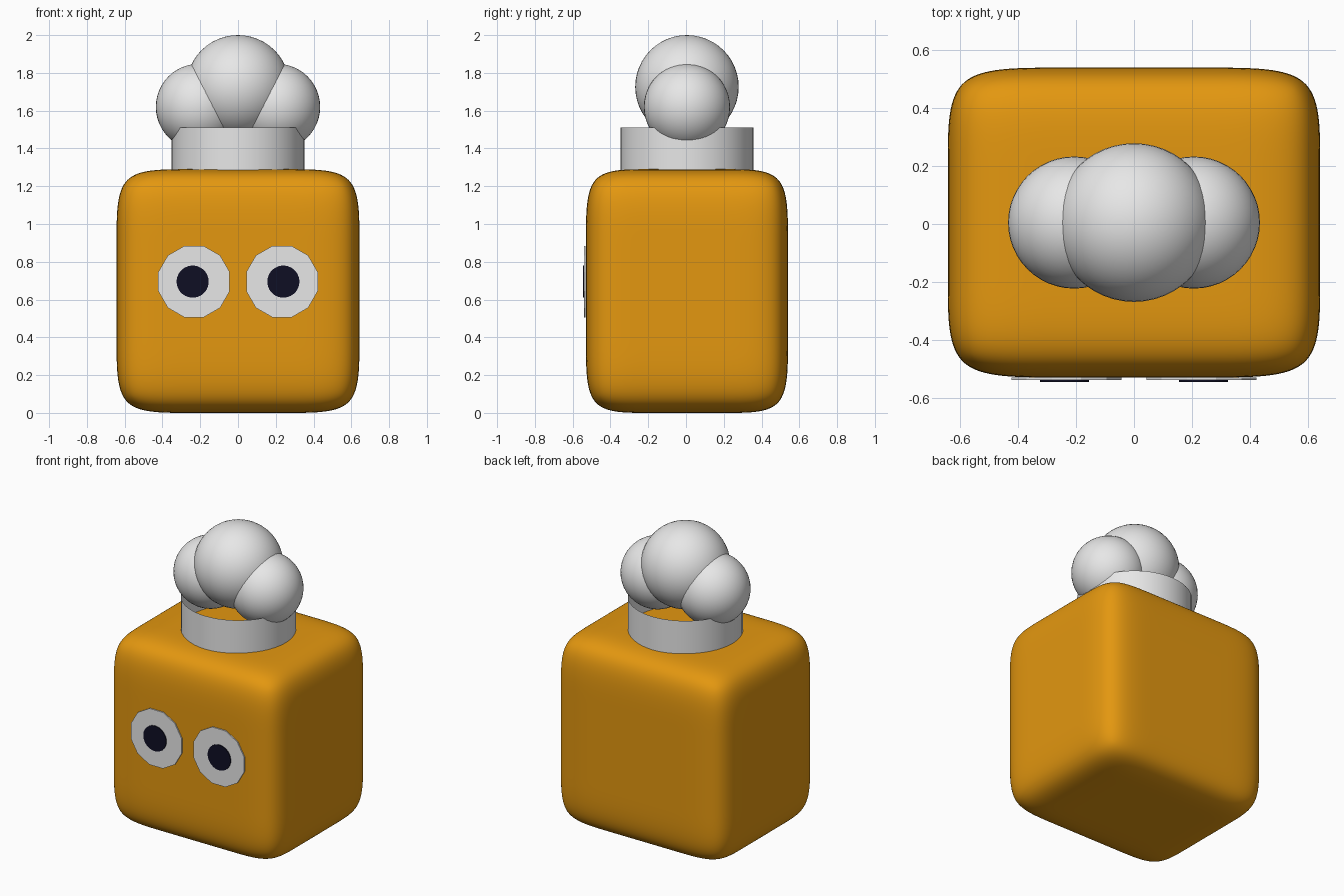
import bpy, bmesh, math

if "Cube" in bpy.data.objects:
    bpy.data.objects.remove(bpy.data.objects["Cube"])

YC = 0.005  # depth centre of the solid parts


def material(name, rgb):
    m = bpy.data.materials.new(name)
    m.diffuse_color = (*rgb, 1)
    m.use_nodes = True
    m.node_tree.nodes["Principled BSDF"].inputs["Base Color"].default_value = m.diffuse_color
    return m


ORANGE = material("orange", (0.77, 0.31, 0.005))
WHITE = material("white", (0.8, 0.8, 0.8))
NAVY = material("dark navy", (0.0045, 0.0045, 0.017))


def finish(name, mat, smooth=False):
    ob = bpy.context.object
    ob.name = name
    ob.data.materials.append(mat)
    if smooth:
        bpy.ops.object.shade_smooth_by_angle(angle=math.radians(40))
    return ob


# Body: a box with two edge loops per axis, softened by subdivision
half = (0.643, 0.535, 0.645)
loops = (0.30, 0.235, 0.30)
bpy.ops.mesh.primitive_cube_add(size=2, location=(0, YC, half[2]))
body = finish("body", ORANGE)
bm = bmesh.new()
bm.from_mesh(body.data)
bmesh.ops.subdivide_edges(bm, edges=bm.edges[:], cuts=2, use_grid_fill=True)
for v in bm.verts:
    for i in range(3):
        size = half[i] if abs(v.co[i]) > 0.9 else loops[i]
        v.co[i] = math.copysign(size, v.co[i])
bm.to_mesh(body.data)
bm.free()
sub = body.modifiers.new("soften", 'SUBSURF')
sub.levels = sub.render_levels = 4
for p in body.data.polygons:
    p.use_smooth = True

# Hat band: an open tube
bpy.ops.mesh.primitive_cylinder_add(vertices=48, radius=0.352, depth=0.26,
                                    end_fill_type='NOTHING', location=(0, YC, 1.38))
finish("hat_band", WHITE, True)

# Hat puffs: one large ball between two smaller ones
for name, x, z, r in (("hat_puff_middle", 0, 1.726, 0.274),
                      ("hat_puff_left", -0.207, 1.62, 0.228),
                      ("hat_puff_right", 0.207, 1.62, 0.228)):
    bpy.ops.mesh.primitive_uv_sphere_add(segments=48, ring_count=24, radius=r,
                                         location=(x, YC, z))
    finish(name, WHITE, True)

# Eyes: thin white discs with dark pupils on the front face
for side, x in (("left", -1), ("right", 1)):
    for part, cx, r, y, n, mat in (("eye", 0.233, 0.196, -0.535, 12, WHITE),
                                   ("pupil", 0.24, 0.085, -0.541, 32, NAVY)):
        bpy.ops.mesh.primitive_cylinder_add(vertices=n, radius=r, depth=0.008,
                                            location=(x * cx, y, 0.695),
                                            rotation=(math.pi / 2, math.pi / n, 0))
        finish(f"{part}_{side}", mat)
